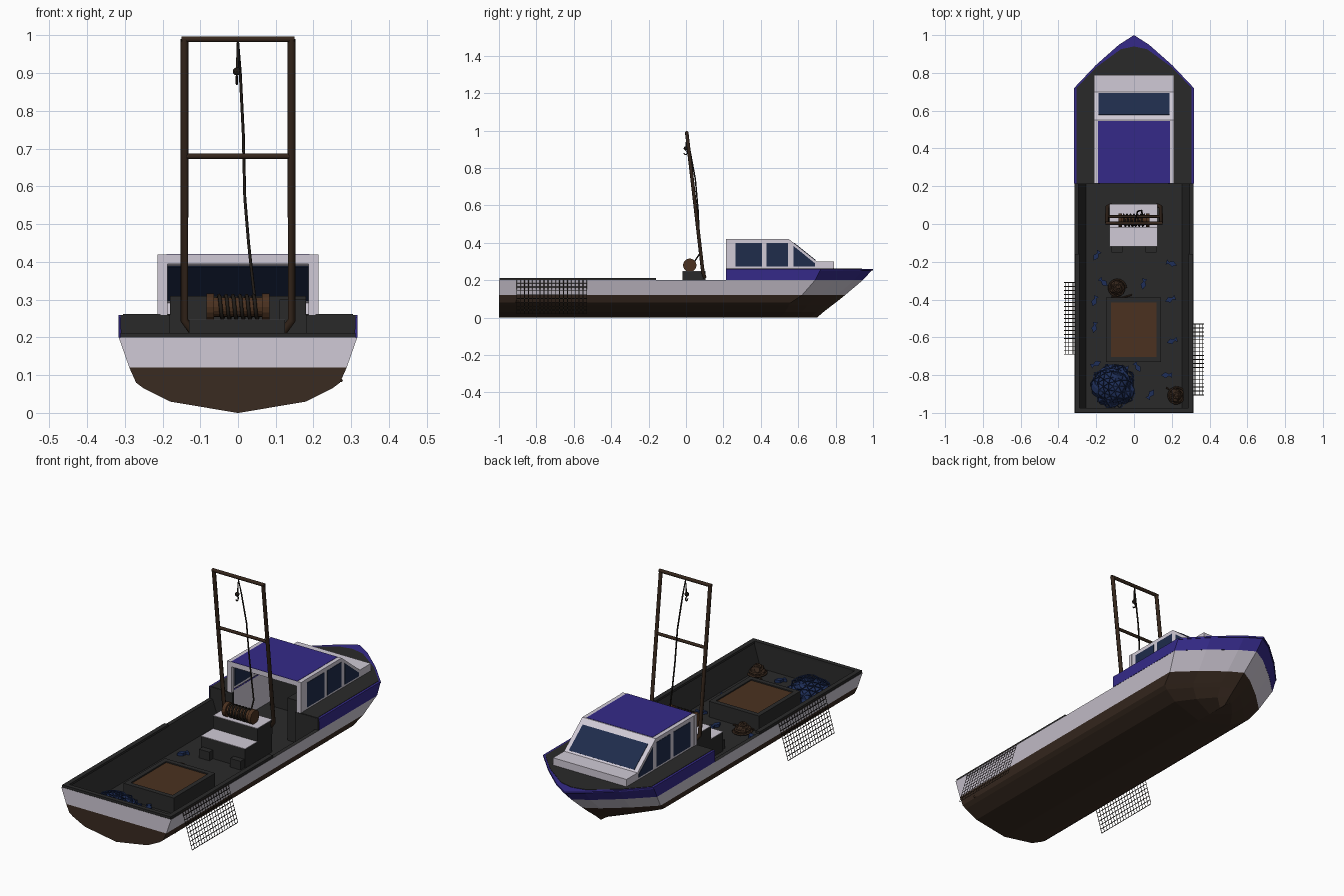
import bpy, bmesh, math, random
from mathutils import Matrix

random.seed(4)
if "Cube" in bpy.data.objects:
    bpy.data.objects.remove(bpy.data.objects["Cube"])


def material(name, *rgb):
    m = bpy.data.materials.new(name)
    m.use_nodes = True
    m.diffuse_color = (*rgb, 1)
    m.node_tree.nodes["Principled BSDF"].inputs["Base Color"].default_value = (*rgb, 1)
    return m


WHITE = material("white paint", .63, .59, .67)
BLUE = material("blue paint", .035, .023, .25)
DARK = material("dark deck", .023, .023, .023)
KEEL = material("brown antifouling", .042, .024, .015)
GLASS = material("window glass", .013, .025, .07)
WOOD = material("hatch wood", .07, .031, .014)
IRON = material("rusty iron", .035, .019, .011)
ROPE = material("dark rope", .016, .012, .009)
NET = material("blue net", .013, .028, .1)


def finish(name, bm, mat, flip=False):
    bmesh.ops.recalc_face_normals(bm, faces=bm.faces)
    if flip:
        bmesh.ops.reverse_faces(bm, faces=bm.faces)
    me = bpy.data.meshes.new(name)
    bm.to_mesh(me)
    bm.free()
    me.materials.append(mat)
    ob = bpy.data.objects.new(name, me)
    bpy.context.collection.objects.link(ob)
    return ob


def loft(name, rings, mat, closed=True, caps=(True, True), flip=False):
    bm = bmesh.new()
    rows = [[bm.verts.new(p) for p in r] for r in rings]
    n = len(rows[0])
    for a, b in zip(rows, rows[1:]):
        for i in range(n if closed else n - 1):
            j = (i + 1) % n
            bm.faces.new((a[i], a[j], b[j], b[i]))
    for row, cap in zip((rows[0], rows[-1]), caps):
        if cap:
            bm.faces.new(row)
    return finish(name, bm, mat, flip)


def prism(name, pts, axis, a, b, mat, mirrored=False):
    place = {"x": lambda p, t: (t, *p), "y": lambda p, t: (p[0], t, p[1]),
             "z": lambda p, t: (*p, t)}[axis]
    ob = loft(name, [[place(p, t) for p in pts] for t in (a, b)], mat)
    if mirrored:
        ob.modifiers.new("Mirror", "MIRROR").use_mirror_merge = False
    return ob


def box(name, x0, x1, y0, y1, z0, z1, mat, mirrored=False):
    return prism(name, [(x0, y0), (x1, y0), (x1, y1), (x0, y1)], "z", z0, z1, mat, mirrored)


def tube(name, pts, r, mat, mirrored=False):
    cu = bpy.data.curves.new(name, "CURVE")
    cu.dimensions, cu.bevel_depth, cu.bevel_resolution = "3D", r, 1
    cu.use_fill_caps = True
    sp = cu.splines.new("POLY")
    sp.points.add(len(pts) - 1)
    for q, p in zip(sp.points, pts):
        q.co = (*p, 1)
    cu.materials.append(mat)
    ob = bpy.data.objects.new(name, cu)
    bpy.context.collection.objects.link(ob)
    if mirrored:
        ob.modifiers.new("Mirror", "MIRROR")
    return ob


def drum(name, x, r, length, mat):
    bm = bmesh.new()
    bmesh.ops.create_cone(bm, cap_ends=True, segments=16, radius1=r, radius2=r, depth=length,
                          matrix=Matrix.Translation((x, .02, .28)) @ Matrix.Rotation(math.pi / 2, 4, "Y"))
    return finish(name, bm, mat)


def mound(name, x, y, r, h, mat, jitter=.12):
    bm = bmesh.new()
    bmesh.ops.create_icosphere(bm, subdivisions=3, radius=1)
    bmesh.ops.delete(bm, geom=[v for v in bm.verts if v.co.z < -.05], context="VERTS")
    for v in bm.verts:
        k = 1 + random.uniform(-jitter, jitter)
        v.co = (x + v.co.x * r * k, y + v.co.y * r * k, .083 + v.co.z * h * k)
    return finish(name, bm, mat)


# Hull: waterline rings that narrow to a raked bow
def waterline(z, w, shoulder, tip, stern=-1):
    run = tip - shoulder
    half = [(w, stern), (w, .215), (w, shoulder), (.64 * w, shoulder + .43 * run),
            (.25 * w, shoulder + .82 * run), (0, tip)]
    return [(x, y, z) for x, y in half + [(-x, y) for x, y in half[-2::-1]]]


LEVELS = [(0, .002, .5, .7), (.03, .18, .53, .735), (.065, .25, .55, .78), (.08, .27, .56, .8),
          (.12, .288, .62, .85), (.2, .316, .69, .945)]
hull = loft("hull", [waterline(*l) for l in LEVELS], KEEL, caps=(True, False))
hull.data.materials.append(WHITE)
for f in hull.data.polygons:
    f.material_index = int(f.center.z > .12)

# Blue bow band, rim and foredeck around the cabin opening
loft("bow_band", [waterline(.2, .317, .69, .945, .214), waterline(.26, .317, .72, 1, .214)],
     BLUE, closed=False, caps=(False, False))
OPENING = [(.205, .215), (.205, .6), (0, .6)]
rim = [(x, y) for x, y, z in waterline(.26, .317, .72, 1)[1:6]]
prism("bow_rim", rim[::-1] + OPENING, "z", .252, .26, BLUE, True)
prism("foredeck", [(0, .94), (.07, .925), (.2, .83), (.305, .72), (.305, .215)] + OPENING,
      "z", .257, .262, DARK, True)
prism("bulkhead", [(.18, .08), (.262, .08), (.31, .2), (.312, .26), (.18, .26)], "y", .213, .225, DARK, True)


# Sunken work deck with sloping bulwarks
def rect(w, y0, z, y1=.22):
    return [(w, y0, z), (w, y1, z), (-w, y1, z), (-w, y0, z)]


well = loft("work_deck", [rect(.255, -.975, .08), rect(.295, -.98, .2), rect(.316, -1, .2)],
            DARK, caps=(True, False), flip=True)
bm = bmesh.new()
bm.from_mesh(well.data)
inner_end = [f for f in bm.faces if f.calc_center_median().y > .2]
bmesh.ops.delete(bm, geom=inner_end, context="FACES_ONLY")
bm.to_mesh(well.data)
bm.free()
box("cabin_floor", -.205, .205, .21, .6, .075, .08, DARK)
box("side_rail", .288, .312, -.98, -.16, .2, .212, DARK, True)
box("stern_rail", -.312, .312, -.998, -.975, .2, .212, DARK)

# Cabin shell
prism("cabin_side", [(.215, .08), (.6, .08), (.6, .25), (.79, .25), (.79, .3), (.7, .3), (.55, .42),
                     (.215, .42)], "x", .205, .211, WHITE, True)
prism("cabin_roof", [(.215, .4), (.55, .4), (.55, .42), (.215, .42)], "x", -.21, .21, WHITE)
box("roof_panel", -.19, .19, .2155, .546, .418, .4215, BLUE)
prism("windshield_frame", [(.55, .42), (.7, .3), (.69, .29), (.54, .41)], "x", -.21, .21, WHITE)
prism("windshield", [(.58, .399), (.694, .308), (.676, .296), (.562, .387)], "x", -.188, .188, GLASS)
prism("cabin_ledge", [(.68, .255), (.79, .255), (.79, .3), (.69, .3)], "x", -.208, .208, WHITE)
box("door_post", .187, .213, .215, .235, .25, .42, WHITE, True)
box("door_lintel", -.21, .21, .215, .235, .395, .42, WHITE)
for label, pane in (("rear", [(.265, .272), (.405, .272), (.405, .4), (.265, .4)]),
                    ("middle", [(.43, .272), (.545, .272), (.545, .4), (.43, .4)]),
                    ("front", [(.575, .272), (.69, .272), (.69, .29), (.575, .383)])):
    prism(label + "_side_window", pane, "x", .2035, .2127, GLASS, True)
box("console", -.18, .18, .52, .6, .08, .31, DARK)
box("cabin_seat", .11, .18, .25, .34, .08, .3, DARK)

# Winch on a stepped plinth
box("plinth", -.13, .125, -.12, .1, .08, .178, DARK)
box("plinth_top", -.13, .125, -.12, -.02, .178, .18, WHITE)
box("winch_block", -.13, .125, -.02, .105, .172, .246, DARK)
box("winch_block_top", -.13, .125, -.02, .105, .246, .248, WHITE)
box("plinth_foot", .06, .12, -.15, -.12, .08, .125, DARK, True)
drum("winch_drum", 0, .026, .16, WOOD)
for side in (-1, 1):
    drum("winch_flange", side * .073, .036, .02, WOOD)
tube("winch_rope", [(-.055 + .11 * i / 96, .02 + .031 * math.cos(i * math.pi / 8),
                     .28 + .031 * math.sin(i * math.pi / 8)) for i in range(97)], .005, ROPE)

# Gallows frame, hoisting rope and hook
tube("gallows_post", [(.12, .1, .215), (.142, .09, .245), (.142, .004, .99)], .0105, IRON, True)
tube("gallows_top_bar", [(-.15, .004, .99), (.15, .004, .99)], .009, IRON)
tube("gallows_cross_bar", [(-.142, .04, .68), (.142, .04, .68)], .008, IRON)
tube("hoist_rope", [(.045, .045, .3), (.04, .072, .34), (.028, .07, .45), (.018, .065, .57), (.014, .05, .74),
                    (.006, .02, .9), (0, .004, .98), (-.002, -.002, .9)], .004, ROPE)
bm = bmesh.new()
bmesh.ops.create_icosphere(bm, subdivisions=2, radius=.011, matrix=Matrix.Translation((-.003, -.002, .905)))
finish("hook_block", bm, ROPE)
tube("hook", [(-.003, -.002 + .009 * math.sin(a), .882 + .011 * math.cos(a))
              for a in [i * .5 for i in range(10)]], .003, ROPE)

# Fish hatch
box("hatch_box", -.147, .142, -.73, -.39, .08, .15, DARK)
box("hatch_cover", -.122, .118, -.705, -.415, .15, .156, WOOD)
for x in (-.147, .118):
    box("hatch_side_rim", x, x + .024, -.73, -.39, .15, .162, DARK)
for y in (-.73, -.415):
    box("hatch_end_rim", -.125, .12, y, y + .025, .15, .162, DARK)


# Flat side nets hanging outward from the rails
def side_net(name, side, y0, y1, rows=9, cols=18, t=.002):
    bm = bmesh.new()

    def strip(ya, yb, ua, ub):
        at = lambda y, u: bm.verts.new((side * (.315 + .055 * u), y, .205 - .185 * u))
        bm.faces.new((at(ya, ua), at(yb, ua), at(yb, ub), at(ya, ub)))
    for i in range(cols + 1):
        y = y0 + (y1 - y0) * i / cols
        strip(y - t, y + t, 0, 1)
    for i in range(rows + 1):
        strip(y0, y1, i / rows - .01, i / rows + .01)
    finish(name, bm, ROPE)


side_net("left_side_net", 1, -.905, -.53)
side_net("right_side_net", -1, -.69, -.31)

# Net pile, rope heaps and loose fish
mound("net_pile", -.11, -.86, .108, .075, NET)
mesh_net = mound("net_pile_mesh", -.11, -.86, .112, .08, NET)
wire = mesh_net.modifiers.new("Wire", "WIREFRAME")
wire.thickness, wire.use_even_offset = .006, False
for x, y in ((-.09, -.34), (.225, -.91)):
    mound("rope_heap", x, y, .04, .045, IRON, .15)
    tube("rope_coil", [(x + (.048 - .0006 * i) * math.cos(i * .4), y + (.048 - .0006 * i) * math.sin(i * .4),
                        .086 + .0007 * i) for i in range(64)], .005, IRON)
tube("rope_tail", [(-.12, -.385, .086), (-.07, -.392, .086), (-.01, -.375, .086)], .004, IRON)
tube("rope_tail", [(.225, -.86, .086), (.19, -.88, .086), (.17, -.865, .086)], .004, IRON)

FISH = [(-.2, -.17), (.2, -.21), (-.16, -.31), (.05, -.32), (.19, -.4), (-.21, -.41), (-.21, -.55),
        (.2, -.62), (.17, -.8), (.09, -.9), (.02, -.76), (-.06, -.76), (-.2, -.74)]
for x, y in FISH:
    outline = [(-.03, .014), (-.016, .005), (.004, .015), (.028, 0), (.004, -.015), (-.016, -.005), (-.03, -.014)]
    fish = prism("fish", outline, "z", .082, .096, NET)
    fish.matrix_world = Matrix.Translation((x, y, 0)) @ Matrix.Rotation(random.uniform(0, 6.28), 4, "Z")
